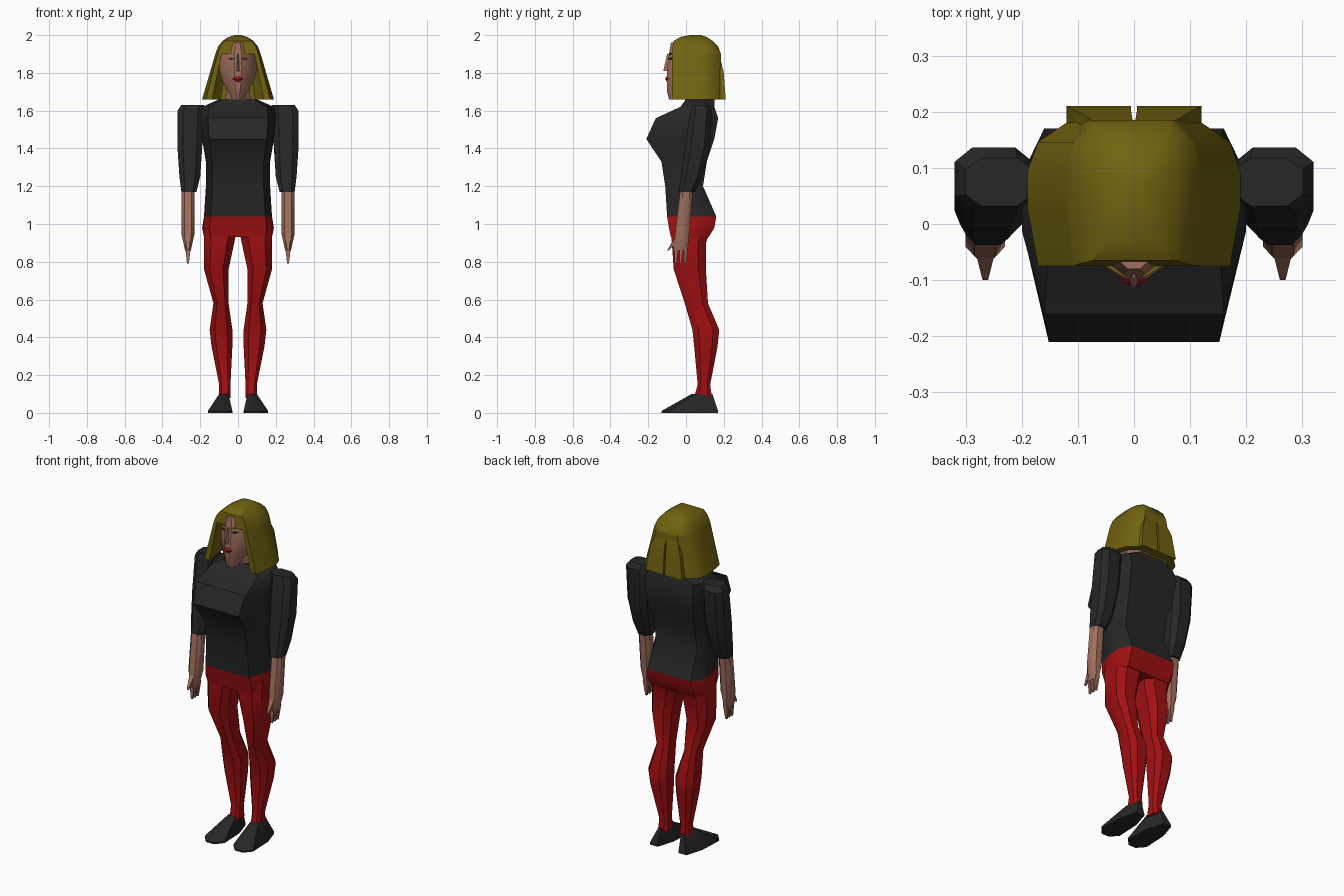
import bpy, bmesh, math

cube = bpy.data.objects.get("Cube")
if cube:
    bpy.data.objects.remove(cube, do_unlink=True)


def material(name, red, green, blue):
    mat = bpy.data.materials.new(name)
    mat.use_nodes = True
    mat.diffuse_color = (red, green, blue, 1)
    shader = mat.node_tree.nodes["Principled BSDF"]
    shader.inputs["Base Color"].default_value = mat.diffuse_color
    return mat


black = material("black cloth", .02, .02, .02)
red = material("red cloth", .36, .005, .006)
skin = material("skin", .36, .16, .11)
blonde = material("olive blonde", .165, .123, .005)


def mirrored(half):
    """Complete a cross-section from its right half, listed front to back."""
    return half + [(-across, along) for across, along in reversed(half)]


def superellipse(count, power):
    """Cross-section between a circle and a square, filling the unit square."""
    half = []
    for step in range(count):
        angle = math.pi * (step + .5) / count
        across = math.sin(angle) ** power
        along = math.copysign(abs(math.cos(angle)) ** power, -math.cos(angle))
        half.append((across / math.sin(math.pi / 2 - math.pi / count / 2 * (1 - count % 2)) ** power, along))
    return mirrored(half)


# Cross-sections, scaled into the bounds of each ring
limb_shape = superellipse(4, .7)
hair_shape = mirrored([(.9, -1), (1, -.2), (1, .3), (.9, .7), (.6, 1)])
body_shape = mirrored([(.8, -1), (1, -.1), (1, .5), (.8, 1)])
face_shape = mirrored([(.2, -1), (.7, -.7), (1, 0), (.5, 1)])
shoe_shape = mirrored([(.4, -1), (1, -.7), (.9, .3), (.4, 1)])
nose_shape = [(0, -1), (1, 1), (-1, 1)]
box_shape = mirrored([(1, -1), (1, 1)])


def outline(shape, ring):
    """Place a cross-section; a ring is height, inner, outer, front, back."""
    height, inner, outer, front, back = ring
    return [((inner + outer + across * (outer - inner)) / 2,
             (front + back + along * (back - front)) / 2, height)
            for across, along in shape]


def skin_over(name, sections, mat, side=1):
    """Join a stack of matching outlines and cap both ends."""
    bm = bmesh.new()
    loops = [[bm.verts.new((x * side, y, z)) for x, y, z in section] for section in sections]
    for lower, upper in zip(loops, loops[1:]):
        for i in range(len(lower)):
            bm.faces.new((lower[i - 1], lower[i], upper[i], upper[i - 1]))
    bm.faces.new(loops[0])
    bm.faces.new(loops[-1])
    bmesh.ops.recalc_face_normals(bm, faces=bm.faces)
    mesh = bpy.data.meshes.new(name)
    bm.to_mesh(mesh)
    bm.free()
    mesh.materials.append(mat)
    part = bpy.data.objects.new(name, mesh)
    bpy.context.collection.objects.link(part)
    bpy.ops.object.select_all(action="DESELECT")
    part.select_set(True)
    bpy.context.view_layer.objects.active = part
    bpy.ops.object.shade_smooth_by_angle(angle=math.radians(35))


def loft(name, shape, mat, rings, side=1):
    skin_over(name, [outline(shape, ring) for ring in rings], mat, side)


def centred(name, shape, mat, rings):
    """Loft about the middle; each ring is height, half width, front, back."""
    loft(name, shape, mat, [(height, -half, half, front, back)
                            for height, half, front, back in rings])


# Torso, hips and neck
centred("tunic", body_shape, black, [
    (1.04, .18, -.1, .16), (1.2, .17, -.11, .09), (1.33, .17, -.13, .11), (1.45, .19, -.21, .15),
    (1.56, .2, -.16, .17), (1.62, .19, -.03, .15), (1.66, .1, 0, .15)])
centred("hips", body_shape, red, [(1.04, .18, -.1, .16), (.98, .19, -.09, .15), (.93, .18, -.08, .12)])
centred("neck", limb_shape, skin, [(1.62, .07, 0, .13), (1.74, .06, -.03, .1)])

for label, side in (("left", 1), ("right", -1)):
    # Leg from hip to ankle, then a pointed shoe
    loft(label + "_leg", limb_shape, red, [
        (1, 0, .18, -.09, .15), (.9, .02, .18, -.08, .11), (.76, .05, .18, -.07, .11),
        (.58, .05, .13, -.01, .12), (.44, .03, .15, .03, .18), (.35, .03, .14, .04, .17),
        (.15, .04, .1, .06, .13), (.08, .04, .1, .04, .14)], side)
    loft(label + "_shoe", shoe_shape, black, [
        (0, .03, .16, -.13, .17), (.01, .03, .16, -.13, .17), (.1, .05, .1, .03, .14)], side)
    # Puffed sleeve, forearm and hand
    loft(label + "_sleeve", limb_shape, black, [
        (1.63, .18, .3, .03, .12), (1.6, .18, .32, .02, .14), (1.4, .19, .32, -.01, .13),
        (1.25, .2, .31, -.03, .09), (1.17, .22, .3, -.04, .05)], side)
    loft(label + "_forearm", limb_shape, skin, [
        (1.2, .23, .3, -.03, .04), (.95, .23, .3, -.06, .02), (.86, .25, .28, -.07, .01)], side)
    for finger in range(3):
        front = -.06 + finger * .025
        loft(f"{label}_finger_{finger + 1}", box_shape, skin, [
            (.88, .25, .28, front, front + .02), (.79, .26, .27, front, front + .01)], side)
    loft(label + "_thumb", box_shape, skin, [
        (.93, .25, .28, -.06, -.02), (.86, .26, .27, -.1, -.09)], side)

# Head with nose and lips
centred("head", face_shape, skin, [
    (1.66, .03, -.09, -.02), (1.7, .05, -.1, .05), (1.75, .08, -.1, .12), (1.82, .1, -.1, .14),
    (1.9, .095, -.09, .14), (1.96, .055, -.08, .1)])
centred("nose", nose_shape, skin, [(1.81, .02, -.12, -.07), (1.9, .01, -.1, -.07)])
centred("lips", face_shape, red, [
    (1.75, .02, -.1, -.05), (1.768, .035, -.11, -.05), (1.78, .02, -.105, -.05)])

for label, side in (("left", 1), ("right", -1)):
    # Almond eye and thin brow, following the slope of the face
    for part, height, thickness, mat in (("eye", 1.875, .007, black), ("brow", 1.9, .004, blonde)):
        almond = [(.016, -.093, height), (.035, -.082, height + thickness),
                  (.056, -.068, height), (.035, -.082, height - thickness)]
        skin_over(f"{label}_{part}", [[(x, y + depth, z) for x, y, z in almond]
                                      for depth in (-.003, .005)], mat, side)
    # Back hair panel, split along the middle
    loft(label + "_hair_panel", box_shape, blonde, [
        (1.66, .005, .12, .18, .21), (1.8, .005, .1, .18, .2), (1.93, 0, .05, .14, .17)], side)

# Hollow curtain of hair, open at the face, under a solid crown
curtain = []
for height, half in ((1.66, .19), (1.9, .12)):
    outside = outline(hair_shape, (height, -half, half, -.075, .185))
    inside = [(x * .8, max(y * .85, -.075), height) for x, y, height in outside]
    inside[0] = (inside[0][0], -.075, height)
    inside[-1] = (inside[-1][0], -.075, height)
    curtain.append(outside + inside[::-1])
skin_over("hair_curtain", curtain, blonde)
centred("hair_crown", hair_shape, blonde, [
    (1.9, .12, -.075, .185), (1.94, .105, -.07, .17), (1.97, .08, -.065, .14),
    (1.99, .05, -.03, .11), (2, .02, .02, .08)])
